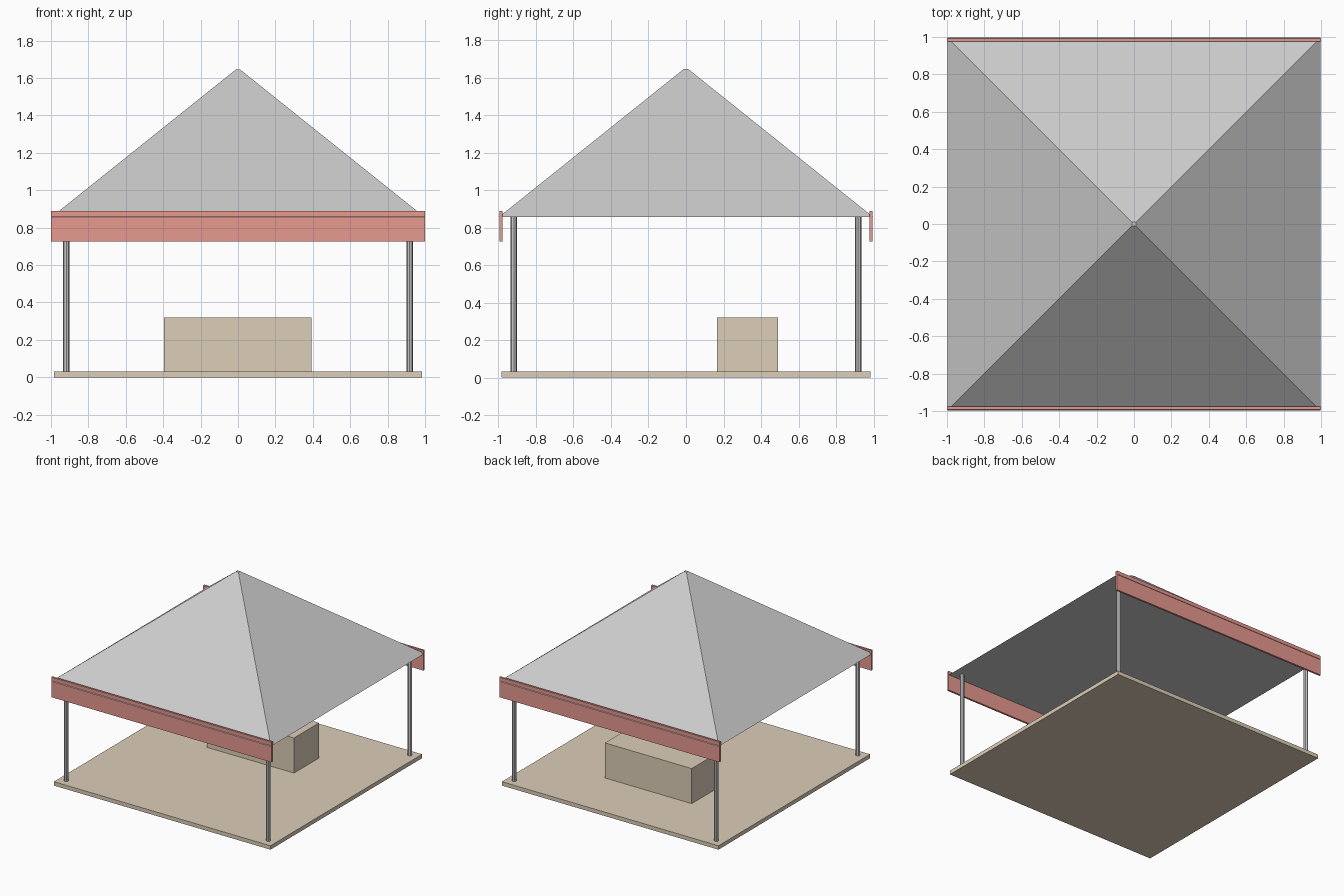
import bpy, math

if "Cube" in bpy.data.objects:
    bpy.data.objects.remove(bpy.data.objects["Cube"])


def material(name, rgb):
    m = bpy.data.materials.new(name)
    m.diffuse_color = (*rgb, 1)
    m.use_nodes = True
    m.node_tree.nodes["Principled BSDF"].inputs["Base Color"].default_value = m.diffuse_color
    return m


def box(name, lo, hi, mat=None):
    bpy.ops.mesh.primitive_cube_add(size=1, location=[(a + b) / 2 for a, b in zip(lo, hi)])
    o = bpy.context.object
    o.name = name
    o.scale = [b - a for a, b in zip(lo, hi)]
    bpy.ops.object.transform_apply(location=False, rotation=False, scale=True)
    if mat:
        o.data.materials.append(mat)
    return o


tan = material("tan", (0.72, 0.62, 0.48))
red = material("red", (0.80, 0.32, 0.28))

# Floor and counter
box("floor", (-0.983, -0.983, 0), (0.983, 0.983, 0.032), tan)
box("counter", (-0.395, 0.165, 0.032), (0.393, 0.49, 0.32), tan)

# Corner posts
for sx, side in ((-1, "left"), (1, "right")):
    for sy, end in ((-1, "front"), (1, "back")):
        bpy.ops.mesh.primitive_cylinder_add(vertices=8, radius=0.017, depth=0.826,
                                            location=(sx * 0.918, sy * 0.918, 0.445))
        bpy.context.object.name = f"{end}_{side}_post"

# Pyramid roof with a tiny flat tip and closed underside
r2 = math.sqrt(2)
bpy.ops.mesh.primitive_cone_add(vertices=4, radius1=0.997 * r2, radius2=0.012 * r2,
                                depth=0.788, location=(0, 0, 0.857 + 0.394),
                                rotation=(0, 0, math.pi / 4))
bpy.context.object.name = "roof"

# Fascia boards along the front and back eaves
for s, end in ((-1, "front"), (1, "back")):
    ys = sorted((s * 0.977, s * 0.993))
    box(f"{end}_fascia", (-1, ys[0], 0.725), (1, ys[1], 0.89), red)
